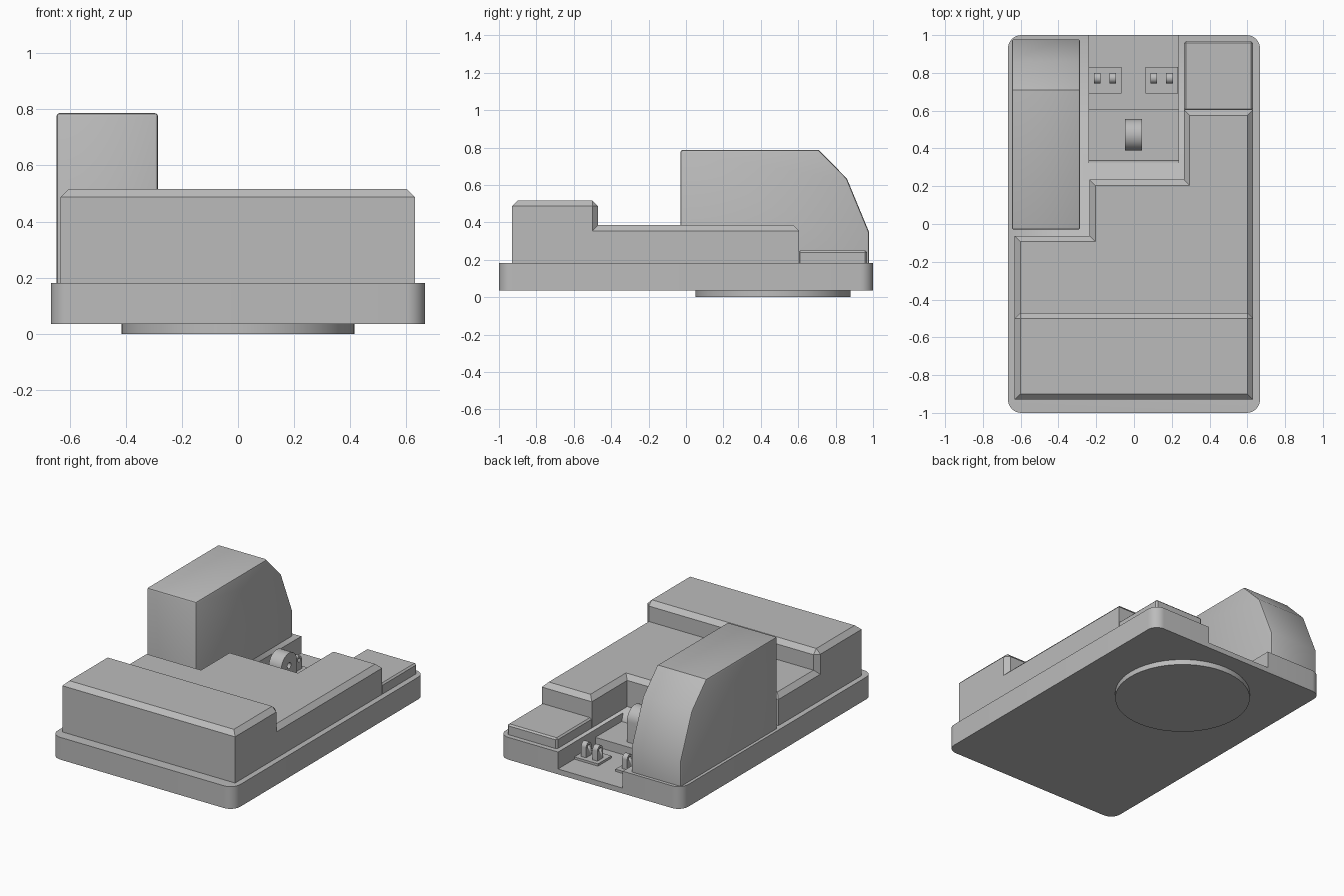
import bpy, bmesh, math
from mathutils import Vector

cube = bpy.data.objects.get("Cube")
if cube:
    bpy.data.objects.remove(cube, do_unlink=True)

grey = bpy.data.materials.new("plain grey")
grey.use_nodes = True
colour = (0.5, 0.5, 0.5, 1)
grey.diffuse_color = colour
grey.node_tree.nodes["Principled BSDF"].inputs["Base Color"].default_value = colour


def prism(name, points, low, high, axis="z", bevel=None, width=0.03, segments=1):
    """Extrude an outline along an axis; bevel the edges picked by a rule."""
    bm = bmesh.new()
    place = (lambda p, t: (p[0], p[1], t)) if axis == "z" else (lambda p, t: (t, p[0], p[1]))
    face = bm.faces.new([bm.verts.new(place(p, low)) for p in points])
    out = bmesh.ops.extrude_face_region(bm, geom=[face])
    shift = Vector(place((0, 0), high - low))
    bmesh.ops.translate(bm, vec=shift, verts=[v for v in out["geom"] if isinstance(v, bmesh.types.BMVert)])
    bmesh.ops.recalc_face_normals(bm, faces=bm.faces)
    if bevel:
        edges = [e for e in bm.edges if bevel(e)]
        bmesh.ops.bevel(bm, geom=edges, offset=width, segments=segments,
                        profile=0.5, affect="EDGES", clamp_overlap=True)
    mesh = bpy.data.meshes.new(name)
    bm.to_mesh(mesh)
    bm.free()
    mesh.materials.append(grey)
    ob = bpy.data.objects.new(name, mesh)
    bpy.context.scene.collection.objects.link(ob)
    bpy.ops.object.select_all(action="DESELECT")
    ob.select_set(True)
    bpy.context.view_layer.objects.active = ob
    bpy.ops.object.shade_smooth_by_angle(angle=math.radians(32))
    return ob


def rect(x0, x1, y0, y1):
    return [(x0, y0), (x1, y0), (x1, y1), (x0, y1)]


def circle(cx, cy, r, n):
    return [(cx + r * math.cos(2 * math.pi * i / n), cy + r * math.sin(2 * math.pi * i / n)) for i in range(n)]


def cut(ob, cutter):
    mod = ob.modifiers.new("cut", "BOOLEAN")
    mod.operation, mod.solver, mod.object = "DIFFERENCE", "EXACT", cutter
    cutter.hide_render = True
    cutter.hide_set(True)
    cutter.display_type = "WIRE"


def upright(e):
    return abs(e.verts[0].co.z - e.verts[1].co.z) > 0.01


def top_at(z):
    return lambda e: all(v.co.z > z - 0.001 for v in e.verts)


def lug(name, x0, x1, y, base, centre, r, hole):
    """Upright ear with a round top and a pin hole."""
    arc = [(y + r * math.cos(math.pi * i / 16), centre + r * math.sin(math.pi * i / 16)) for i in range(17)]
    ear = prism(name, [(y + r, base)] + arc + [(y - r, base)], x0, x1, "x")
    cut(ear, prism(name + "_hole_cutter", circle(y, centre, hole, 16), x0 - 0.02, x1 + 0.02, "x"))


# Base plate with rounded corners and a stepped recess open at the back
base = prism("base_plate", rect(-0.667, 0.667, -1, 1), 0.035, 0.182, bevel=upright, width=0.07, segments=8)
recess = [(0.32, 0.182), (0.335, 0.13), (0.61, 0.13), (0.61, 0.07), (1.1, 0.07), (1.1, 0.3), (0.32, 0.3)]
cut(base, prism("recess_cutter", recess, -0.238, 0.235, "x"))

# Turntable ring underneath
prism("turntable_ring", circle(0, 0.465, 0.415, 64), 0, 0.04)

# Stepped deck with chamfered top
deck = [(-0.632, -0.54), (0.63, -0.54), (0.63, 0.605), (0.265, 0.605),
        (0.265, 0.235), (-0.235, 0.235), (-0.235, -0.063), (-0.632, -0.063)]
prism("engine_deck", deck, 0.18, 0.385, bevel=top_at(0.385))

# Counterweight, chamfered on top and on its inner upright edges
prism("counterweight", rect(-0.632, 0.63, -0.93, -0.47), 0.18, 0.517,
      bevel=lambda e: top_at(0.517)(e) or (upright(e) and e.verts[0].co.y > -0.6))

# Low step box at the back
prism("step_box", rect(0.265, 0.63, 0.6, 0.968), 0.18, 0.25,
      bevel=lambda e: top_at(0.25)(e) or upright(e), width=0.01)

# Cab with a sloping end
cab = [(-0.03, 0.18), (-0.03, 0.787), (0.71, 0.787), (0.86, 0.635), (0.978, 0.35), (0.978, 0.18)]
prism("cab", cab, -0.647, -0.285, "x", width=0.012, segments=2,
      bevel=lambda e: max(v.co.z for v in e.verts) > 0.19 and e.calc_face_angle() > 0.9)

# Boom mount in the recess
lug("boom_mount", -0.048, 0.043, 0.472, 0.12, 0.265, 0.083, 0.02)

# Ram brackets: a foot plate with two ears on each side
for side, x0 in (("right", -0.238), ("left", 0.062)):
    prism(side + "_bracket_plate", rect(x0, x0 + 0.172, 0.69, 0.83), 0.06, 0.085)
    for place, offset in (("outer", 0.025), ("inner", 0.108)):
        lug(f"{side}_{place}_ear", x0 + offset, x0 + offset + 0.036, 0.772, 0.08, 0.15, 0.028, 0.013)
